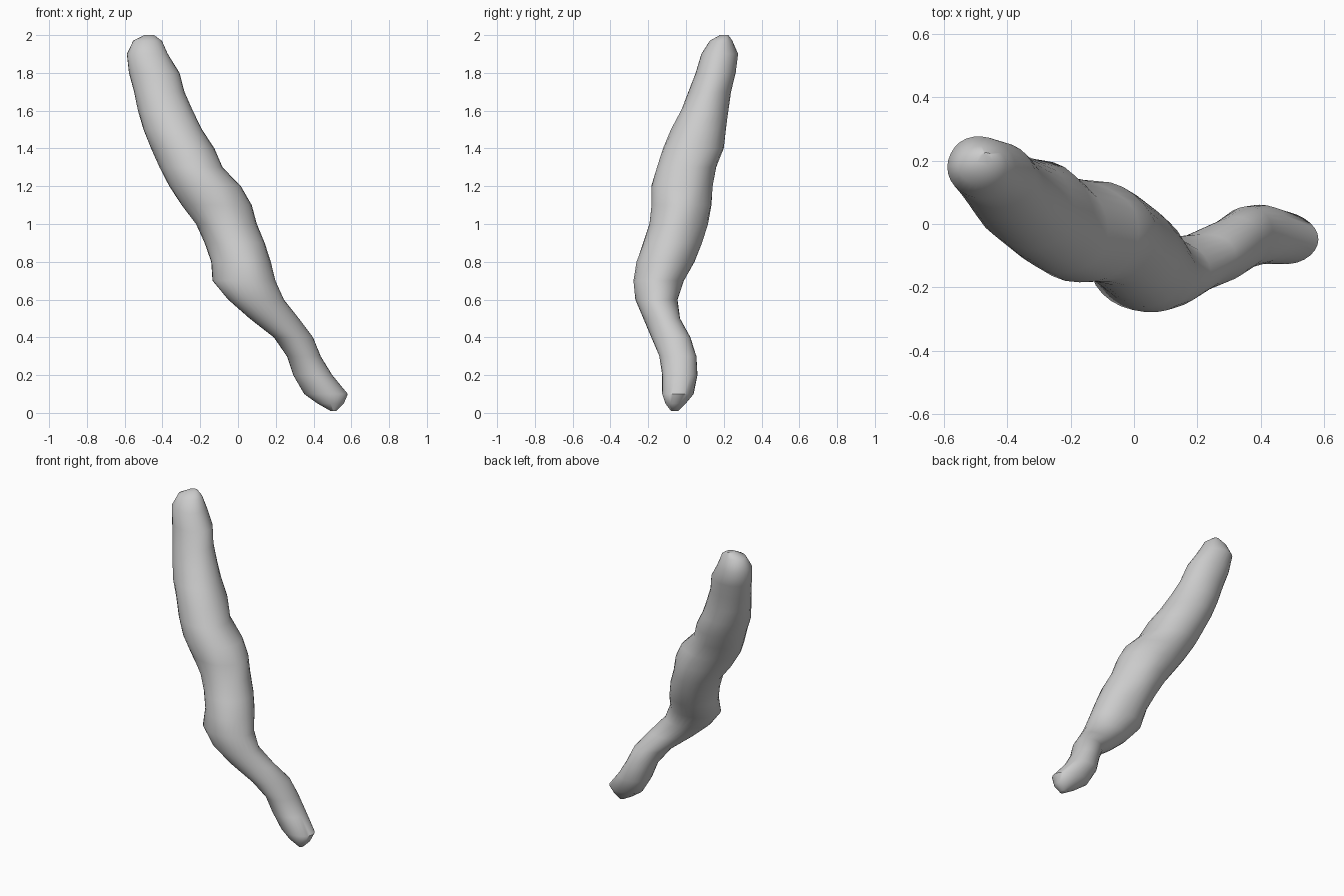
import bpy
import bmesh
import math
from mathutils import Vector, noise

default = bpy.data.objects.get("Cube")
if default:
    bpy.data.objects.remove(default, do_unlink=True)


def make_material(name, colour):
    material = bpy.data.materials.new(name)
    material.use_nodes = True
    material.diffuse_color = colour
    shader = material.node_tree.nodes["Principled BSDF"]
    shader.inputs["Base Color"].default_value = colour
    return material


# Level slices of the root: height, left and right limits, front and back limits
SLICES = [
    (.01, .49, .52, -.08, -.04),
    (.05, .42, .56, -.11, 0),
    (.1, .35, .58, -.125, .04),
    (.2, .29, .5, -.125, .06),
    (.3, .26, .44, -.14, .055),
    (.4, .19, .4, -.185, .025),
    (.5, .06, .32, -.225, -.03),
    (.6, -.05, .24, -.27, -.045),
    (.7, -.135, .2, -.28, -.01),
    (.8, -.14, .17, -.26, .045),
    (.9, -.18, .14, -.225, .085),
    (1, -.225, .1, -.195, .115),
    (1.1, -.3, .07, -.18, .135),
    (1.2, -.365, .02, -.18, .14),
    (1.3, -.415, -.08, -.155, .16),
    (1.4, -.455, -.13, -.125, .2),
    (1.5, -.5, -.185, -.08, .21),
    (1.6, -.53, -.24, -.03, .225),
    (1.7, -.55, -.285, .015, .24),
    (1.8, -.575, -.31, .05, .265),
    (1.9, -.59, -.37, .08, .275),
    (1.97, -.555, -.405, .125, .245),
    (2, -.495, -.445, .18, .225),
]
SEGMENTS = 28


def centre(index):
    z, left, right, front, back = SLICES[max(0, min(index, len(SLICES) - 1))]
    return Vector(((left + right) / 2, (front + back) / 2, z))


def slice_points(index):
    """Ellipse that fits the limits and is stretched along the lean of the root."""
    z, left, right, front, back = SLICES[index]
    lean = centre(index + 1) - centre(index - 1)
    p, q = lean.x / lean.z, lean.y / lean.z
    skew = math.asin(p * q / math.sqrt((1 + p * p) * (1 + q * q)))
    middle = centre(index)
    points = []
    for step in range(SEGMENTS):
        angle = math.tau * step / SEGMENTS
        offset = Vector(((right - left) / 2 * math.cos(angle),
                         (back - front) / 2 * math.sin(angle + skew), 0))
        # Slight lumps on the skin
        lump = noise.noise((middle + offset) * 9)
        points.append(middle + offset * (1 + lump * .05))
    return points


def build_root(name, material):
    bm = bmesh.new()
    rings = [[bm.verts.new(point) for point in slice_points(index)]
             for index in range(len(SLICES))]
    # Skin between neighbouring slices
    for lower, upper in zip(rings, rings[1:]):
        for step in range(SEGMENTS):
            after = (step + 1) % SEGMENTS
            bm.faces.new((lower[step], lower[after], upper[after], upper[step]))
    # Closed ends
    bm.faces.new(reversed(rings[0]))
    bm.faces.new(rings[-1])
    bmesh.ops.recalc_face_normals(bm, faces=bm.faces)
    mesh = bpy.data.meshes.new(name)
    bm.to_mesh(mesh)
    bm.free()
    mesh.materials.append(material)
    root = bpy.data.objects.new(name, mesh)
    bpy.context.collection.objects.link(root)
    return root


root = build_root("knobbly_root", make_material("pale grey", (.6, .6, .6, 1)))
bpy.ops.object.select_all(action="DESELECT")
root.select_set(True)
bpy.context.view_layer.objects.active = root
bpy.ops.object.shade_smooth_by_angle(angle=math.radians(50))
